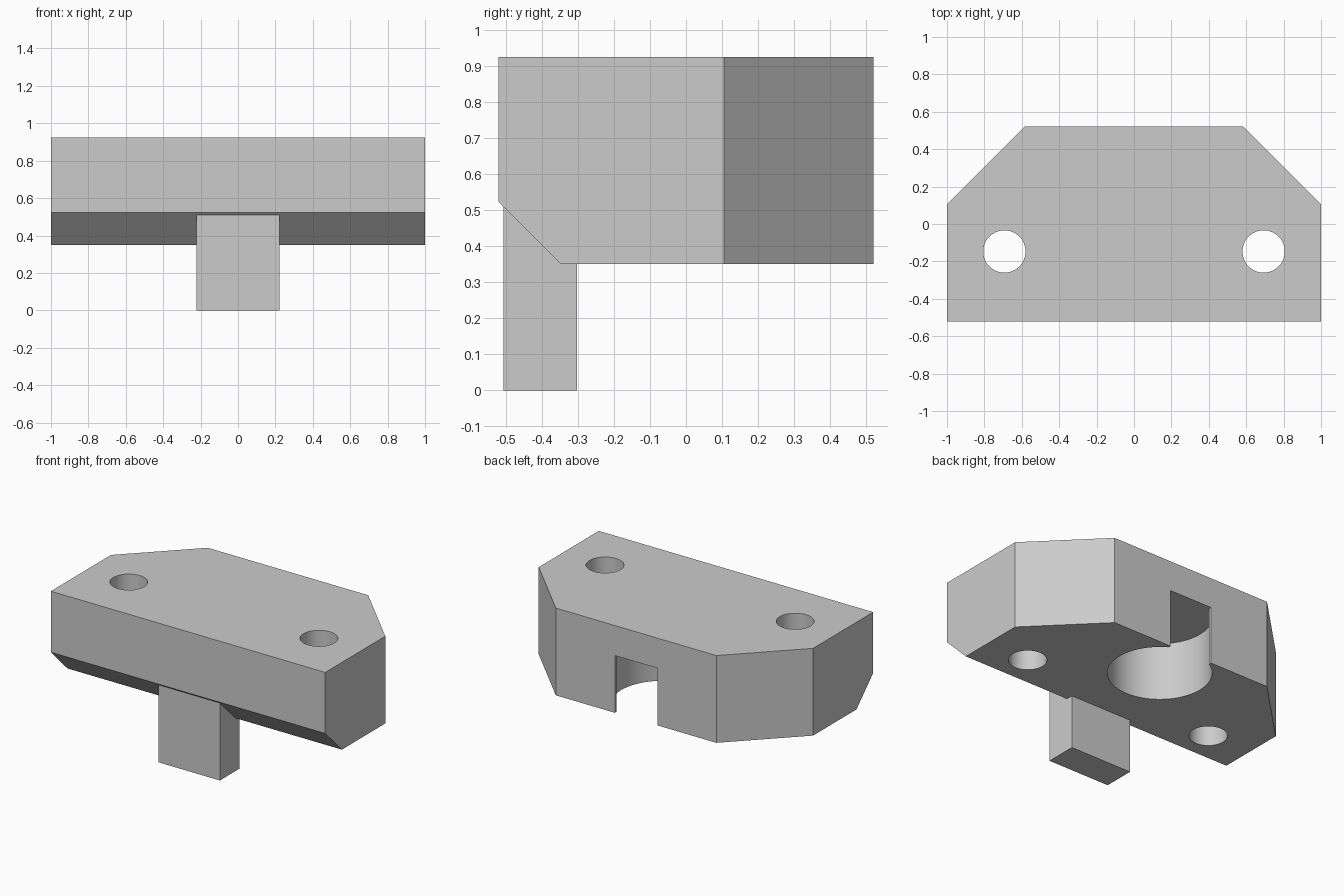
import bpy, bmesh, math
from mathutils import Vector

if "Cube" in bpy.data.objects:
    bpy.data.objects.remove(bpy.data.objects["Cube"], do_unlink=True)

BOTTOM, TOP = 0.35, 0.925
POCKET_TOP = 0.727

grey = bpy.data.materials.new("light grey")
grey.use_nodes = True
grey.diffuse_color = (0.6, 0.6, 0.6, 1)
grey.node_tree.nodes["Principled BSDF"].inputs["Base Color"].default_value = (0.6, 0.6, 0.6, 1)


def prism(name, outline, z0, z1, chamfer=None):
    """Extrude a plan outline from z0 to z1, optionally slicing off one side."""
    bm = bmesh.new()
    face = bm.faces.new([bm.verts.new((x, y, z0)) for x, y in outline])
    new = bmesh.ops.extrude_face_region(bm, geom=[face])["geom"]
    bmesh.ops.translate(bm, vec=(0, 0, z1 - z0),
                        verts=[g for g in new if isinstance(g, bmesh.types.BMVert)])
    if chamfer:
        point, normal = chamfer
        cut = bmesh.ops.bisect_plane(bm, geom=bm.verts[:] + bm.edges[:] + bm.faces[:],
                                     plane_co=point, plane_no=normal, clear_outer=True)
        rim = [g for g in cut["geom_cut"] if isinstance(g, bmesh.types.BMEdge)]
        bmesh.ops.holes_fill(bm, edges=rim)
    bmesh.ops.recalc_face_normals(bm, faces=bm.faces)
    mesh = bpy.data.meshes.new(name)
    bm.to_mesh(mesh)
    bm.free()
    mesh.materials.append(grey)
    ob = bpy.data.objects.new(name, mesh)
    bpy.context.collection.objects.link(ob)
    return ob


def rectangle(x, y0, y1):
    return [(-x, y0), (x, y0), (x, y1), (-x, y1)]


def circle(x, y, r, n=64):
    return [(x + r * math.cos(i * math.tau / n), y + r * math.sin(i * math.tau / n))
            for i in range(n)]


# Block with angled back corners and a bevelled lower front edge
plan = [(-1, -0.52), (1, -0.52), (1, 0.105), (0.585, 0.52), (-0.585, 0.52), (-1, 0.105)]
block = prism("block", plan, BOTTOM, TOP,
              (Vector((0, -0.52, 0.523)), Vector((0, -1, -1)).normalized()))

# Screw holes, round pocket and the slot from the pocket to the back
cutters = [prism("hole_cutter", circle(side * 0.693, -0.147, 0.113), 0.2, 1.1)
           for side in (-1, 1)]
cutters.append(prism("pocket_cutter", circle(0, 0.235, 0.308), 0.2, POCKET_TOP))
cutters.append(prism("slot_cutter", rectangle(0.155, 0.235, 0.7), 0.2, POCKET_TOP))

bpy.context.view_layer.objects.active = block
for cutter in cutters:
    cutter.hide_render = True
    mod = block.modifiers.new("cut", "BOOLEAN")
    mod.operation = "DIFFERENCE"
    mod.solver = "EXACT"
    mod.object = cutter
    bpy.ops.object.modifier_apply(modifier=mod.name)
    bpy.data.objects.remove(cutter, do_unlink=True)

# Tab hanging below the front
tab = prism("tab", rectangle(0.223, -0.507, -0.302), 0, 0.512)

bpy.ops.object.select_all(action="DESELECT")
block.select_set(True)
bpy.ops.object.shade_smooth_by_angle(angle=math.radians(30))
